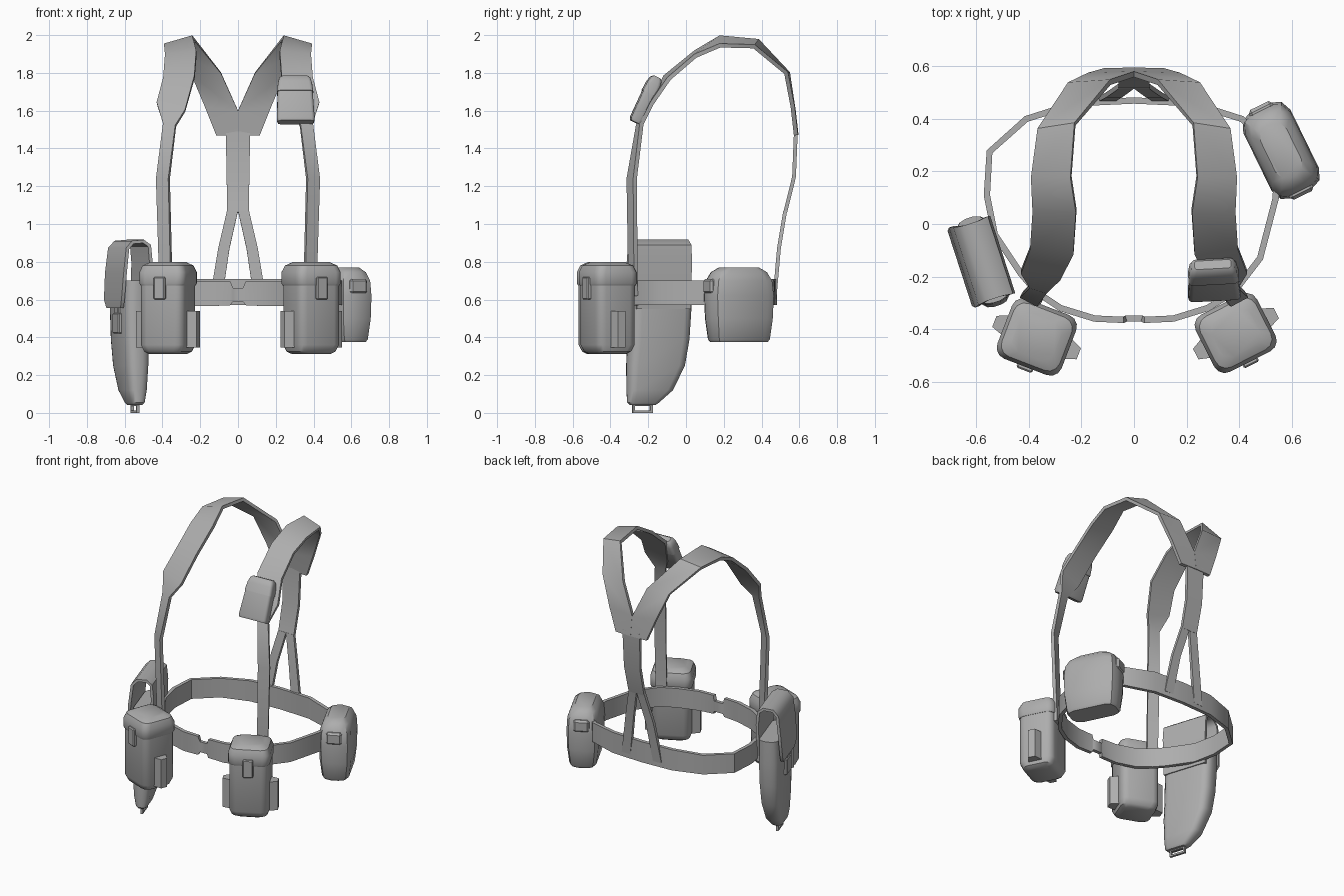
import bpy, bmesh, math
from mathutils import Vector

if "Cube" in bpy.data.objects:
    bpy.data.objects.remove(bpy.data.objects["Cube"])

mat = bpy.data.materials.new("webbing grey")
mat.diffuse_color = (0.42, 0.42, 0.42, 1)
mat.use_nodes = True
mat.node_tree.nodes["Principled BSDF"].inputs["Base Color"].default_value = mat.diffuse_color


def finish(name, bm, loc=(0, 0, 0), rot=(0, 0, 0), thick=0, angle=35):
    bmesh.ops.recalc_face_normals(bm, faces=bm.faces[:])
    me = bpy.data.meshes.new(name)
    bm.to_mesh(me)
    bm.free()
    ob = bpy.data.objects.new(name, me)
    bpy.context.collection.objects.link(ob)
    me.materials.append(mat)
    ob.location = loc
    ob.rotation_euler = [math.radians(a) for a in rot]
    bpy.ops.object.select_all(action='DESELECT')
    ob.select_set(True)
    bpy.context.view_layer.objects.active = ob
    if thick:
        m = ob.modifiers.new("thickness", 'SOLIDIFY')
        m.thickness, m.offset = thick, 0
        bpy.ops.object.modifier_apply(modifier=m.name)
    bpy.ops.object.shade_smooth_by_angle(angle=math.radians(angle))
    return ob


def ribbon(name, pairs, thick=0.02, closed=False, **kw):
    """Strap through pairs of edge points, thickened."""
    bm = bmesh.new()
    rows = [(bm.verts.new(a), bm.verts.new(b)) for a, b in pairs]
    n = len(rows)
    for i in range(n if closed else n - 1):
        (a, b), (c, d) = rows[i], rows[(i + 1) % n]
        bm.faces.new((a, b, d, c))
    return finish(name, bm, thick=thick, **kw)


def loft(name, sections, segs=3, **kw):
    """Rounded-rectangle sections (z, x0, x1, y0, y1, radius) joined upward."""
    bm = bmesh.new()
    rings = []
    for z, x0, x1, y0, y1, r in sections:
        ring = []
        corners = ((x1 - r, y1 - r), (x0 + r, y1 - r), (x0 + r, y0 + r), (x1 - r, y0 + r))
        for k, (cx, cy) in enumerate(corners):
            for i in range(segs + 1):
                a = math.pi / 2 * (k + i / segs)
                ring.append(bm.verts.new((cx + r * math.cos(a), cy + r * math.sin(a), z)))
        rings.append(ring)
    n = len(rings[0])
    for lo, hi in zip(rings, rings[1:]):
        for i in range(n):
            j = (i + 1) % n
            bm.faces.new((lo[i], lo[j], hi[j], hi[i]))
    bm.faces.new(rings[0])
    bm.faces.new(rings[-1])
    return finish(name, bm, **kw)


def sym(z, x, y, r):
    return (z, -x, x, -y, y, r)


def box(name, x0, x1, y0, y1, z0, z1, bevel=0.006, **kw):
    bm = bmesh.new()
    bmesh.ops.create_cube(bm, size=1)
    for v in bm.verts:
        v.co = Vector(((x0 + x1) / 2 + v.co.x * (x1 - x0),
                       (y0 + y1) / 2 + v.co.y * (y1 - y0),
                       (z0 + z1) / 2 + v.co.z * (z1 - z0)))
    if bevel:
        bmesh.ops.bevel(bm, geom=bm.edges[:], offset=bevel, segments=1, affect='EDGES')
    return finish(name, bm, **kw)


# Belt: closed loop, narrowing at the front clasp
belt = [(0.03, -0.36, .59, .66), (0.04, -0.365, .57, .695), (0.15, -0.36, .565, .695),
        (0.28, -0.32, .565, .695), (0.38, -0.26, .57, .70), (0.48, -0.13, .57, .70),
        (0.54, 0.10, .57, .70), (0.54, 0.28, .57, .70), (0.41, 0.40, .57, .70),
        (0.22, 0.46, .57, .71), (0, 0.47, .57, .71), (-0.22, 0.46, .57, .71),
        (-0.41, 0.40, .57, .70), (-0.55, 0.275, .57, .70), (-0.56, 0.11, .57, .70),
        (-0.53, -0.04, .57, .70), (-0.43, -0.19, .57, .70), (-0.37, -0.26, .57, .70),
        (-0.28, -0.32, .565, .695), (-0.15, -0.36, .565, .695), (-0.04, -0.365, .57, .695),
        (-0.03, -0.36, .59, .66)]
ribbon("belt", [((x, y, a), (x, y, b)) for x, y, a, b in belt], 0.024, closed=True)

# Shoulder straps: outer and inner edge, from the belt up and over to the back yoke
strap = [((.41, -.265, .62), (.35, -.295, .62)),
         ((.43, -.27, 1.24), (.365, -.305, 1.24)),
         ((.395, -.235, 1.53), (.33, -.255, 1.52)),
         ((.43, -.18, 1.64), (.28, -.205, 1.60)),
         ((.395, -.09, 1.77), (.23, -.11, 1.78)),
         ((.385, .05, 1.89), (.22, .05, 1.91)),
         ((.39, .18, 1.945), (.24, .18, 1.988)),
         ((.365, .36, 1.94), (.225, .38, 1.97)),
         ((.25, .53, 1.80), (.09, .54, 1.80)),
         ((.175, .565, 1.62), (0, .57, 1.60)),
         ((.115, .582, 1.47), (0, .585, 1.47))]
for side, s in (("left", -1), ("right", 1)):
    ribbon(side + "_shoulder_strap",
           [[(s * x, y, z) for x, y, z in pair] for pair in strap], 0.022)
    # Lower back legs spreading to the belt
    leg = [(.058, 0, .525, 1.07), (.105, .045, .492, .87), (.15, .085, .468, .60)]
    ribbon(side + "_back_leg",
           [((s * a, y, z), (s * b, y, z)) for a, b, y, z in leg], 0.02)

# Centre back strap
ribbon("centre_back_strap", [((-w, y, z), (w, y, z)) for w, y, z in
       ((.065, .582, 1.50), (.06, .572, 1.25), (.058, .525, 1.06))], 0.02)

# Front belt pouches with lid, closing tab and side loops
for side, x, y, ang in (("left", -.37, -.43, -21), ("right", .387, -.415, 27)):
    place = dict(loc=(x, y, 0), rot=(0, 0, ang))
    loft(side + "_pouch_body", [sym(.312, .09, .08, .04), sym(.325, .112, .10, .045),
         sym(.36, .124, .115, .045), sym(.72, .124, .115, .045)], **place)
    loft(side + "_pouch_lid", [sym(.675, .126, .118, .045), sym(.685, .131, .122, .045),
         sym(.745, .131, .122, .045), sym(.78, .118, .108, .045),
         sym(.798, .085, .078, .04)], **place)
    box(side + "_pouch_tab", -.032, .032, -.136, -.11, .60, .72, **place)
    for s in (-1, 1):
        bm = bmesh.new()
        vs = [[bm.verts.new((s * px, py, z)) for px, py in
               ((.115, -.045), (.172, -.025), (.172, .02), (.115, .045))] for z in (.345, .54)]
        bm.faces.new(vs[0])
        bm.faces.new(vs[1])
        for i in range(4):
            j = (i + 1) % 4
            bm.faces.new((vs[0][i], vs[0][j], vs[1][j], vs[1][i]))
        finish(side + "_pouch_side_loop", bm, **place)

# Rounded hip pouch
hip = dict(loc=(.56, .28, 0), rot=(0, 0, 26))
loft("hip_pouch", [sym(.375, .075, .155, .05), sym(.39, .085, .165, .055),
     sym(.50, .098, .178, .06), sym(.62, .10, .183, .06), sym(.70, .096, .175, .06),
     sym(.745, .08, .15, .055), sym(.77, .055, .11, .045)], segs=2, **hip)
# Lid ends of the hip pouch
for s in (-1, 1):
    box("hip_pouch_lid_end", -.05, .05, min(s * .14, s * .19), max(s * .14, s * .19),
        .63, .71, .012, **hip)

# Chest pouch with folded lid
chest = dict(loc=(.303, -.212, 1.66), rot=(-26, 0, 3))
loft("chest_pouch", [sym(-.135, .095, .025, .015), sym(-.12, .10, .032, .018),
     sym(.05, .092, .036, .018)], **chest)
loft("chest_pouch_lid", [sym(.035, .096, .039, .018), sym(.09, .09, .037, .018),
     sym(.12, .083, .03, .018), sym(.132, .07, .018, .012)], **chest)

# Holster: tapered body
hol = dict(loc=(-.575, -.14, 0), rot=(0, 0, 198))
loft("holster_body", [(.042, -.025, .025, .025, .165, .02), (.055, -.036, .036, .005, .178, .03),
     (.12, -.05, .05, -.07, .18, .04), (.25, -.06, .06, -.135, .18, .045),
     (.39, -.066, .066, -.16, .172, .05), (.55, -.068, .068, -.17, .168, .05),
     (.70, -.064, .064, -.172, .165, .05)], **hol)

# Holster flap folded over the top
flap = [(-.066, .55, .15), (-.07, .80, .155), (-.062, .885, .155), (-.03, .908, .15),
        (.03, .903, .15), (.06, .87, .155), (.075, .74, .16), (.084, .60, .15), (.08, .555, .12)]
ob = ribbon("holster_flap", [((x, -w, z), (x, w, z)) for x, z, w in flap], 0.018, angle=45)
ob.location, ob.rotation_euler = hol["loc"], (0, 0, math.radians(198))

# Holster closing strap and buckle
box("holster_buckle", .055, .085, -.03, .07, .42, .53, **hol)
box("holster_strap", .06, .08, -.01, .05, .50, .60, .004, **hol)

# Wire loop at the tip
for y0, y1, z0, z1 in ((.04, .052, 0, .055), (.138, .15, 0, .055), (.04, .15, 0, .012),
                       (.04, .15, .036, .048)):
    box("holster_tip_loop", -.008, .008, y0, y1, z0, z1, 0, **hol)
